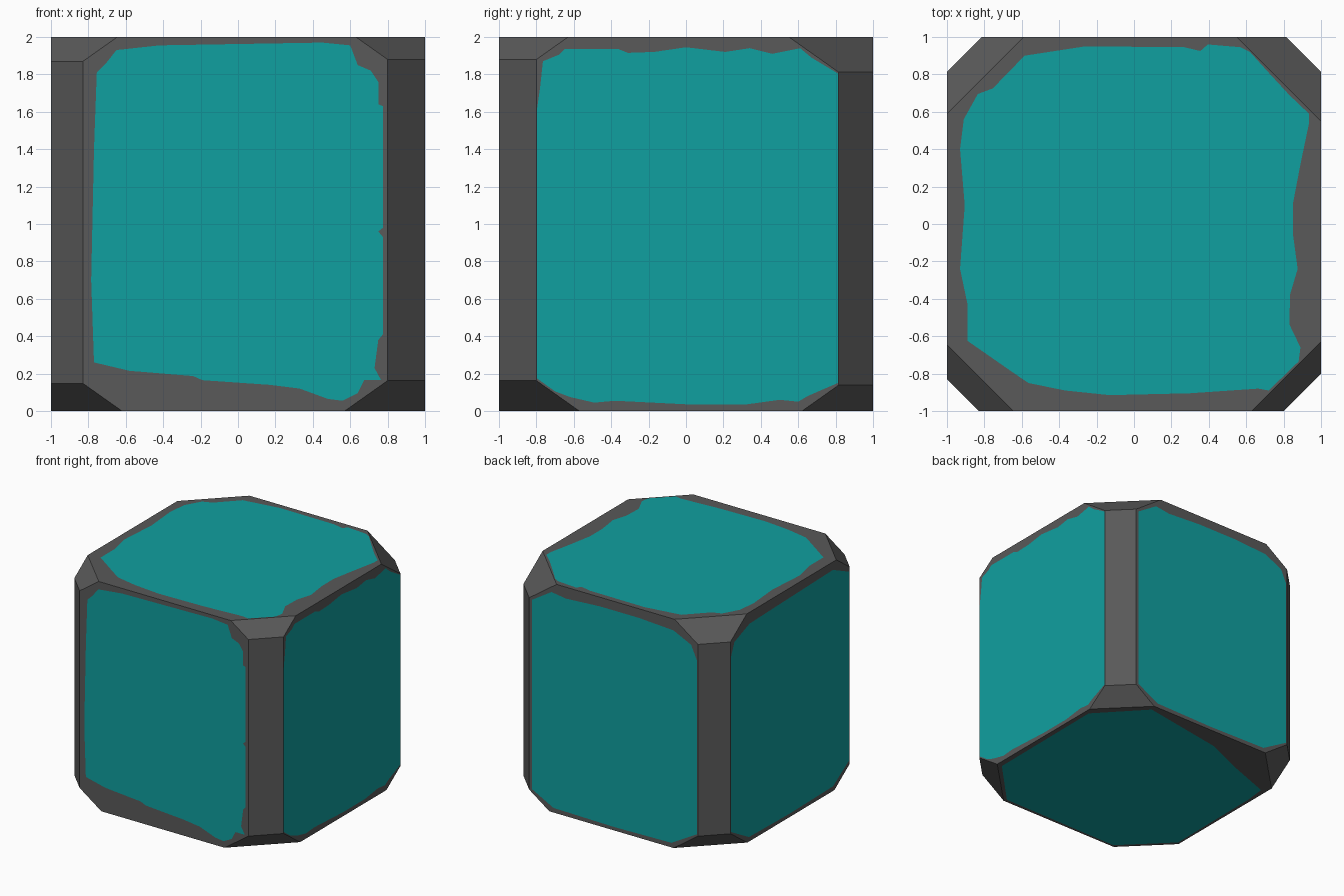
import bpy, bmesh, math
from mathutils import Vector
from mathutils.geometry import tessellate_polygon

if "Cube" in bpy.data.objects:
    bpy.data.objects.remove(bpy.data.objects["Cube"])


def material(name, rgb):
    m = bpy.data.materials.new(name)
    m.diffuse_color = (*rgb, 1)
    m.use_nodes = True
    m.node_tree.nodes["Principled BSDF"].inputs["Base Color"].default_value = m.diffuse_color
    return m


# Painted patch outlines, in the two in-plane axes of each face
FRONT = [(-.77, .26), (-.58, .215), (-.24, .187), (-.19, .165), (.17, .14), (.33, .12),
         (.48, .065), (.56, .055), (.64, .095), (.675, .165), (.765, .165), (.73, .23),
         (.75, .38), (.775, .41), (.775, .93), (.75, .96), (.775, .98), (.775, 1.63),
         (.75, 1.64), (.75, 1.76), (.71, 1.82), (.64, 1.85), (.6, 1.955), (.45, 1.97),
         (-.42, 1.955), (-.65, 1.93), (-.705, 1.86), (-.755, 1.81), (-.77, 1.4), (-.785, .7)]
RIGHT = [(-.797, .175), (-.7, .105), (-.62, .075), (-.49, .045), (-.38, .055), (.02, .035),
         (.32, .035), (.5, .06), (.6, .05), (.65, .08), (.812, .15), (.812, 1.805),
         (.67, 1.89), (.61, 1.94), (.46, 1.91), (.34, 1.94), (.21, 1.92), (0, 1.945),
         (-.17, 1.92), (-.31, 1.915), (-.36, 1.935), (-.65, 1.935), (-.68, 1.905),
         (-.765, 1.87), (-.78, 1.73), (-.797, 1.61)]
TOP = [(-.93, .4), (-.91, .56), (-.835, .695), (-.755, .725), (-.585, .9), (-.26, .95),
       (.27, .945), (.355, .925), (.395, .96), (.57, .945), (.62, .92), (.71, .82),
       (.83, .69), (.935, .59), (.935, .535), (.89, .32), (.85, .11), (.85, -.055),
       (.875, -.24), (.835, -.375), (.83, -.535), (.89, -.66), (.88, -.735), (.72, -.89),
       (.665, -.88), (.3, -.905), (-.13, -.915), (-.37, -.89), (-.565, -.85), (-.66, -.785),
       (-.89, -.625), (-.89, -.43), (-.93, -.24), (-.905, .1)]
BACK = [(-.805, .18), (-.56, .04), (0, .03), (.58, .04), (.79, .15), (.79, 1.8), (.6, 1.92),
        (.46, 1.9), (.13, 1.92), (-.25, 1.92), (-.58, 1.9), (-.75, 1.82), (-.805, 1.7)]
LEFT = [(-.82, .18), (-.6, .04), (0, .03), (.56, .04), (.81, .18), (.81, 1.7), (.76, 1.82),
        (.55, 1.9), (.2, 1.91), (-.2, 1.92), (-.6, 1.93), (-.82, 1.83)]
BOTTOM = [(.6, .945), (-.19, .81), (-.53, .66), (-.95, .505), (-.97, .325), (-.98, -.6),
          (-.6, -.98), (.56, -.97), (.95, -.57), (.96, .56)]

# Patch per face: (axis, side, coordinate of the plane, outline)
PATCHES = [(1, -1, -1, FRONT), (1, 1, 1, BACK), (0, 1, 1, RIGHT),
           (0, -1, -1, LEFT), (2, 1, 2, TOP), (2, -1, 0, BOTTOM)]

# Corner cuts: x sign, y sign, then |x|+|y| reached by the upright chamfer,
# by the top corner cut at z = 2 and by the bottom corner cut at z = 0
CORNERS = [(-1, -1, 1.83, 1.645, 1.62), (1, -1, 1.80, 1.63, 1.57),
           (1, 1, 1.815, 1.55, 1.62), (-1, 1, 1.815, 1.59, 1.58)]

bm = bmesh.new()
bmesh.ops.create_cube(bm, size=2)
bmesh.ops.translate(bm, verts=bm.verts, vec=(0, 0, 1))


def slice_off(point, normal):
    """Cut the block by a plane and cap the opening."""
    geom = bm.verts[:] + bm.edges[:] + bm.faces[:]
    bmesh.ops.bisect_plane(bm, geom=geom, dist=1e-5, plane_co=point,
                           plane_no=normal, clear_outer=True)
    bmesh.ops.holes_fill(bm, edges=[e for e in bm.edges if e.is_boundary], sides=0)


# Chamfered uprights and cut corners
r2 = math.sqrt(2)
for sx, sy, upright, top, bottom in CORNERS:
    slice_off((sx * upright / 2, sy * upright / 2, 1), (sx, sy, 0))
for sx, sy, upright, top, bottom in CORNERS:
    slice_off((sx * top / 2, sy * top / 2, 2), (sx, sy, r2))
    slice_off((sx * bottom / 2, sy * bottom / 2, 0), (sx, sy, -r2))
bmesh.ops.recalc_face_normals(bm, faces=bm.faces[:])

# Painted patches cut into the six large faces
for axis, side, level, outline in PATCHES:
    face = next(f for f in bm.faces if f.normal[axis] * side > .99)
    rim = list(face.verts)
    bm.faces.remove(face)
    inner = []
    for a, b in outline:
        co = [a, b]
        co.insert(axis, level)
        inner.append(bm.verts.new(co))
    loops = [[v.co.copy() for v in rim], [v.co.copy() for v in inner]]
    ring = rim + inner
    new = [bm.faces.new([ring[i] for i in tri]) for tri in tessellate_polygon(loops)]
    patch = bm.faces.new(inner)
    patch.material_index = 1
    for f in new + [patch]:
        f.normal_update()
        if f.normal[axis] * side < 0:
            f.normal_flip()

mesh = bpy.data.meshes.new("chamfered_block")
bm.to_mesh(mesh)
bm.free()
mesh.materials.append(material("dark grey", (.10, .10, .10)))
mesh.materials.append(material("teal", (.005, .35, .35)))
block = bpy.data.objects.new("chamfered_block", mesh)
bpy.context.collection.objects.link(block)
